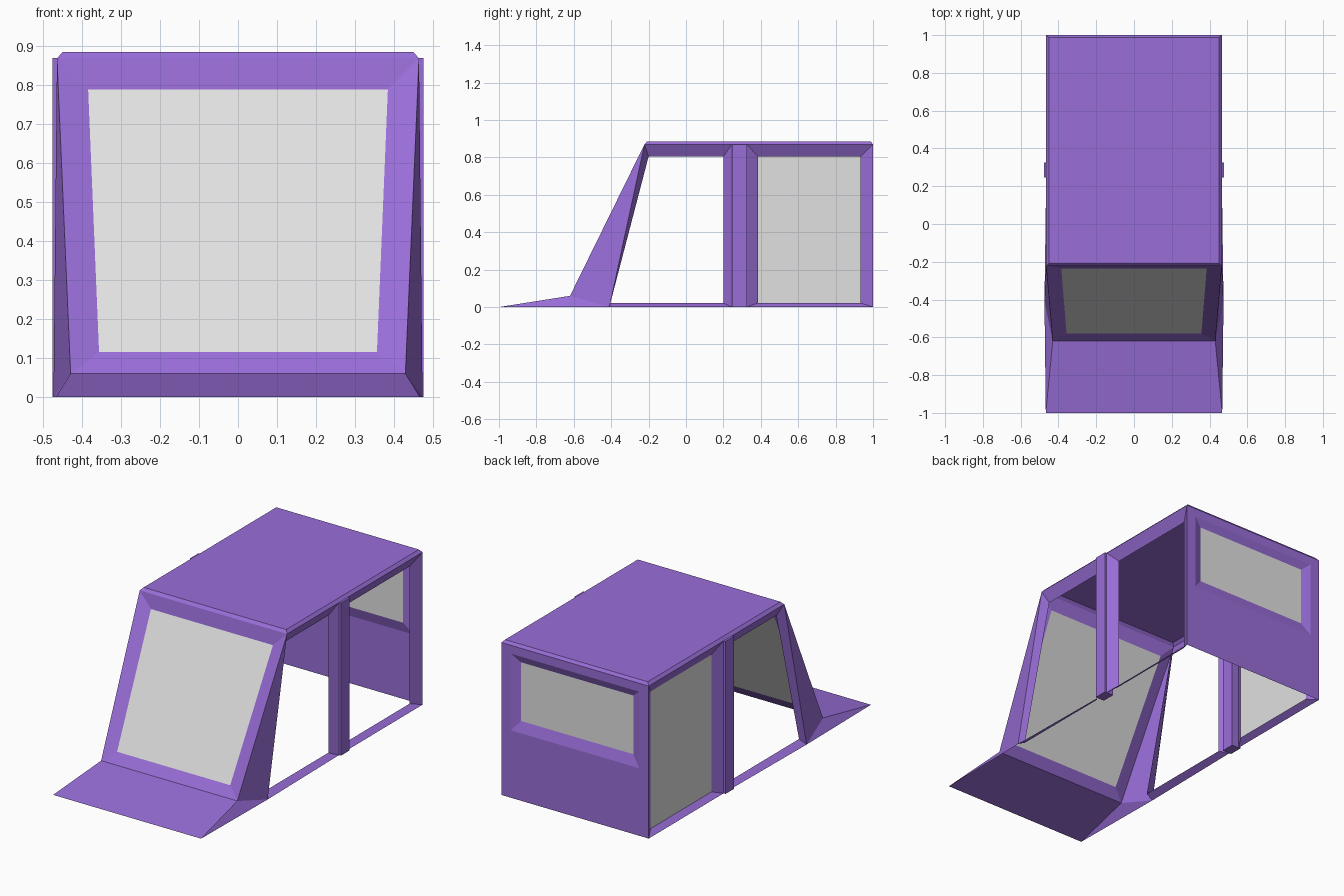
import bpy, bmesh

if "Cube" in bpy.data.objects:
    bpy.data.objects.remove(bpy.data.objects["Cube"])


def material(name, rgb):
    m = bpy.data.materials.new(name)
    m.diffuse_color = (*rgb, 1)
    m.use_nodes = True
    m.node_tree.nodes["Principled BSDF"].inputs["Base Color"].default_value = m.diffuse_color
    return m


PURPLE = material("purple_paint", (0.32, 0.155, 0.69))
GLASS = material("grey_glass", (0.75, 0.75, 0.75))


def mesh_object(name, faces, mat):
    """Build one sheet object from a list of corner loops."""
    bm = bmesh.new()
    for f in faces:
        bm.faces.new([bm.verts.new(p) for p in f])
    bmesh.ops.remove_doubles(bm, verts=bm.verts, dist=0.0005)
    bmesh.ops.recalc_face_normals(bm, faces=bm.faces)
    me = bpy.data.meshes.new(name)
    bm.to_mesh(me)
    bm.free()
    me.materials.append(mat)
    ob = bpy.data.objects.new(name, me)
    bpy.context.collection.objects.link(ob)
    return ob


def ring(outer, inner):
    """Quads that join two loops of equal length."""
    n = len(outer)
    return [[outer[i], outer[(i + 1) % n], inner[(i + 1) % n], inner[i]] for i in range(n)]


def rect(w0, w1, y0, y1, z0, z1):
    """Symmetric loop across x: half widths, y and z at bottom and top."""
    return [(-w0, y0, z0), (w0, y0, z0), (w1, y1, z1), (-w1, y1, z1)]


W, EAVE, TOP = 0.465, 0.87, 0.886

# Windscreen frame and glass
screen_in = rect(0.357, 0.385, -0.58, -0.235, 0.115, 0.79)
mesh_object("windscreen_frame", ring(rect(0.43, W, -0.62, -0.222, 0.06, EAVE), screen_in), PURPLE)
mesh_object("windscreen_glass", [screen_in], GLASS)

# Sloping hood with side flanges
hood = [rect(0.467, 0.43, -1, -0.62, 0, 0.06)]
hood += [[(s * 0.467, -1, 0), (s * 0.474, -0.41, 0), (s * 0.43, -0.62, 0.06)] for s in (1, -1)]
mesh_object("hood", hood, PURPLE)

# Roof with a chamfered rim
eave = [(-W, -0.222, EAVE), (W, -0.222, EAVE), (W, 1, EAVE), (-W, 1, EAVE)]
roof = [(-0.45, -0.208, TOP), (0.45, -0.208, TOP), (0.45, 0.988, TOP), (-0.45, 0.988, TOP)]
mesh_object("roof", ring(eave, roof) + [roof], PURPLE)

# Back wall with a recessed window
wall = rect(W, W, 1, 1, 0, EAVE)
back_out = rect(0.405, 0.405, 1, 1, 0.385, 0.822)
back_in = rect(0.355, 0.355, 0.982, 0.982, 0.445, 0.78)
mesh_object("back_wall", ring(wall, back_out) + ring(back_out, back_in), PURPLE)
mesh_object("back_glass", [back_in], GLASS)

# Sides: pillar, bevelled door frames and centre post
for s, side in ((1, "right"), (-1, "left")):
    def loop(x, pts):
        return [(s * x, y, z) for y, z in pts]

    foot, head = (s * 0.474, -0.41, 0), (s * W, -0.222, EAVE)
    mesh_object(side + "_front_pillar", [[(s * 0.43, -0.62, 0.06), foot, head]], PURPLE)

    door_out = [foot, head] + loop(W, [(0.245, EAVE), (0.245, 0)])
    door_in = loop(0.43, [(-0.405, 0.022), (-0.2, 0.805), (0.2, 0.805), (0.2, 0.022)])
    mesh_object(side + "_door_frame", ring(door_out, door_in), PURPLE)

    rear_out = loop(W, [(0.325, 0), (0.325, EAVE), (1, EAVE), (1, 0)])
    rear_in = loop(0.43, [(0.385, 0.022), (0.385, 0.805), (0.933, 0.805), (0.933, 0.022)])
    mesh_object(side + "_rear_frame", ring(rear_out, rear_in), PURPLE)
    if s < 0:  # only the left rear opening is glazed
        mesh_object("left_rear_glass", [rear_in], GLASS)

    post = [(0.247, 0), (0.325, 0), (0.325, EAVE), (0.247, EAVE)]
    a, b = loop(0.477, post), loop(0.42, post)
    mesh_object(side + "_centre_post", ring(a, b) + [a, b], PURPLE)
